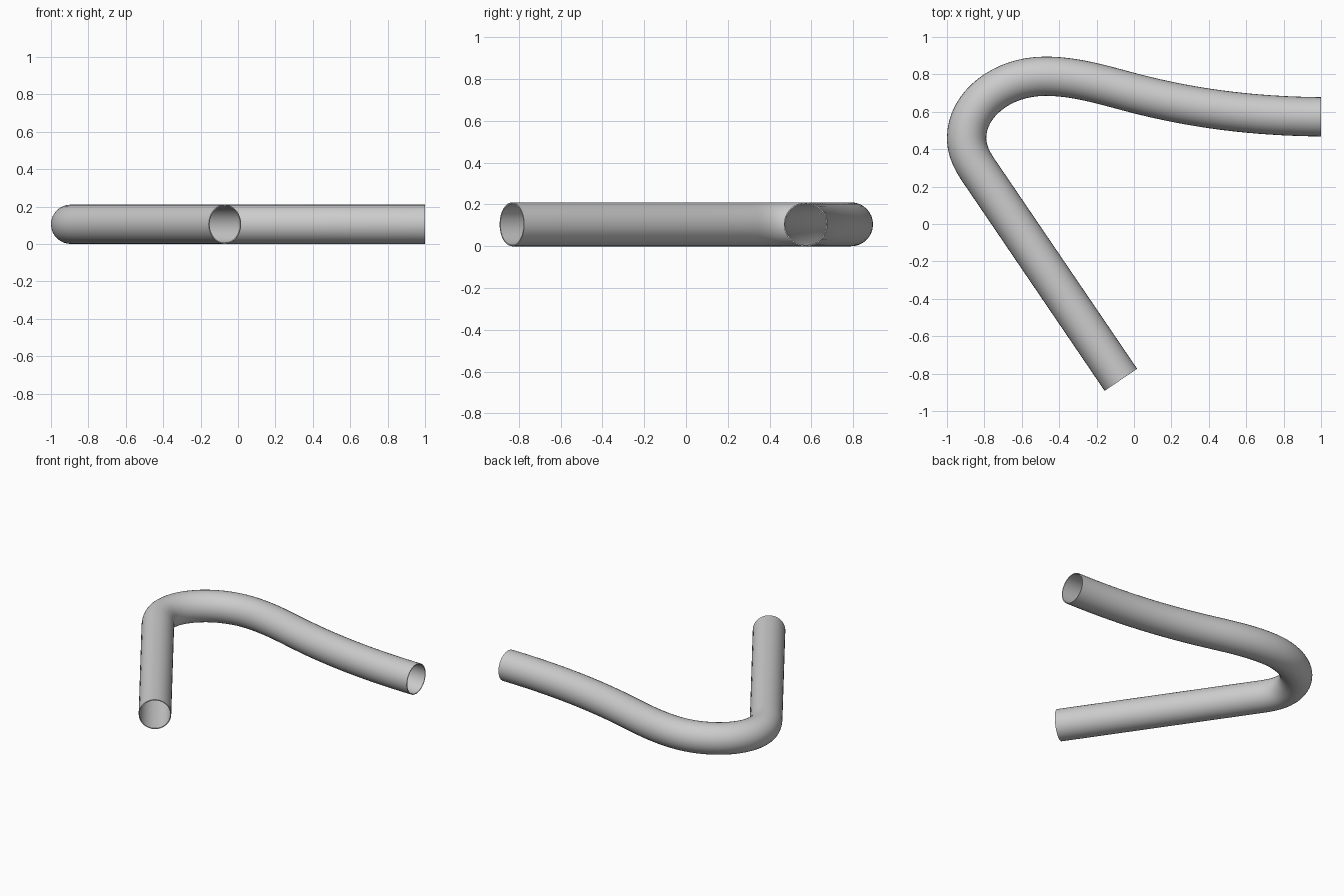
import bpy

if "Cube" in bpy.data.objects:
    bpy.data.objects.remove(bpy.data.objects["Cube"])

RADIUS = 0.105   # outer radius of the pipe
WALL = 0.006     # thin pipe wall

# Centre line: (point, tangent direction, handle length before, handle length after)
path = [
    ((-0.07, -0.833), (-0.562, 0.827), 0.30, 0.45),
    ((-0.83, 0.285), (-0.562, 0.827), 0.45, 0.065),
    ((-0.895, 0.46), (0.0, 1.0), 0.065, 0.18),
    ((-0.475, 0.79), (1.0, 0.0), 0.23, 0.165),
    ((0.0, 0.70), (0.968, -0.252), 0.165, 0.33),
    ((1.0, 0.573), (1.0, -0.01), 0.36, 0.20),
]

# Bent pipe, open at both ends
curve = bpy.data.curves.new("bent_pipe", "CURVE")
curve.dimensions = "3D"
curve.twist_mode = "Z_UP"
curve.resolution_u = 16
curve.bevel_depth = RADIUS - WALL / 2
curve.bevel_resolution = 14
curve.use_fill_caps = False

spline = curve.splines.new("BEZIER")
spline.bezier_points.add(len(path) - 1)
for bp, ((x, y), (tx, ty), before, after) in zip(spline.bezier_points, path):
    bp.handle_left_type = bp.handle_right_type = "FREE"
    bp.co = (x, y, RADIUS)
    bp.handle_left = (x - tx * before, y - ty * before, RADIUS)
    bp.handle_right = (x + tx * after, y + ty * after, RADIUS)
spline.use_smooth = True

pipe = bpy.data.objects.new("bent_pipe", curve)
bpy.context.collection.objects.link(pipe)

# Turn into a mesh, then give it a thin wall
bpy.context.view_layer.objects.active = pipe
pipe.select_set(True)
bpy.ops.object.convert(target="MESH")
pipe = bpy.context.object
wall = pipe.modifiers.new("wall", "SOLIDIFY")
wall.thickness = WALL
wall.offset = 0
bpy.ops.object.modifier_apply(modifier=wall.name)
bpy.ops.object.shade_smooth_by_angle()
